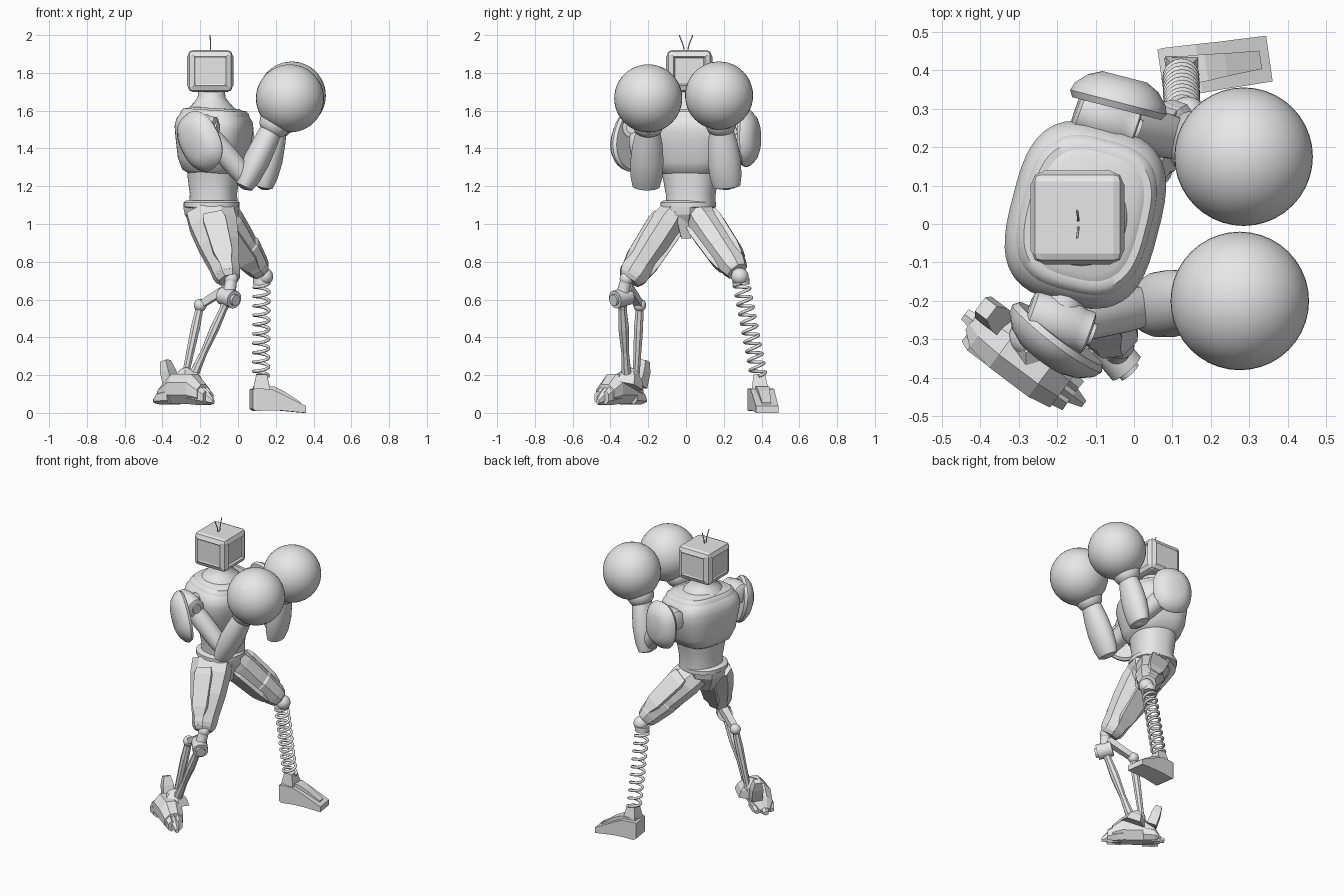
import bpy, bmesh, math
from mathutils import Vector as V

if "Cube" in bpy.data.objects:
    bpy.data.objects.remove(bpy.data.objects["Cube"])

grey = bpy.data.materials.new("plain grey")
grey.use_nodes = True
grey.diffuse_color = (0.8, 0.8, 0.8, 1)
grey.node_tree.nodes["Principled BSDF"].inputs["Base Color"].default_value = (0.8, 0.8, 0.8, 1)


def finish(name, bm, smooth):
    bmesh.ops.recalc_face_normals(bm, faces=bm.faces)
    mesh = bpy.data.meshes.new(name)
    bm.to_mesh(mesh)
    bm.free()
    mesh.materials.append(grey)
    ob = bpy.data.objects.new(name, mesh)
    bpy.context.collection.objects.link(ob)
    if smooth:
        bpy.ops.object.select_all(action='DESELECT')
        ob.select_set(True)
        bpy.context.view_layer.objects.active = ob
        bpy.ops.object.shade_smooth_by_angle(angle=math.radians(40))
    return ob


def loft(name, p, q, prof, side=(1, 0, 0), n=8, power=2):
    """Rings (t, half_width, half_depth[, lift]) strung along the line p to q."""
    p, q = V(p), V(q)
    d = (q - p).normalized()
    u = V(side)
    u = (u - d * u.dot(d)).normalized()
    v = d.cross(u)
    k = 1 / math.cos(math.pi / n) if n <= 8 else 1
    bm = bmesh.new()
    rings = []
    for t, a, b, *lift in prof:
        c = p.lerp(q, t) + v * (lift[0] if lift else 0)
        ring = []
        for i in range(n):
            ang = math.tau * (i + 0.5) / n
            x, y = (math.copysign(abs(f) ** (2 / power), f) for f in (math.cos(ang), math.sin(ang)))
            ring.append(bm.verts.new(c + u * x * a * k + v * y * b * k))
        rings.append(ring)
    for r, s in zip(rings, rings[1:]):
        for i in range(n):
            j = (i + 1) % n
            bm.faces.new((r[i], r[j], s[j], s[i]))
    bm.faces.new(rings[0][::-1])
    bm.faces.new(rings[-1])
    return finish(name, bm, n > 8)


def rod(name, p, q, r, r2=None, n=16):
    return loft(name, p, q, [(0, r, r), (1, r2 or r, r2 or r)], (0.6, 0.5, 0.4), n)


def ball(name, c, r):
    bm = bmesh.new()
    bmesh.ops.create_uvsphere(bm, u_segments=40, v_segments=24, radius=r)
    bmesh.ops.translate(bm, verts=bm.verts, vec=c)
    return finish(name, bm, True)


def wire(name, pts, r):
    cu = bpy.data.curves.new(name, 'CURVE')
    cu.dimensions = '3D'
    cu.bevel_depth, cu.bevel_resolution, cu.use_fill_caps = r, 2, True
    sp = cu.splines.new('POLY')
    sp.points.add(len(pts) - 1)
    for pt, co in zip(sp.points, pts):
        pt.co = (*co, 1)
    cu.materials.append(grey)
    bpy.context.collection.objects.link(bpy.data.objects.new(name, cu))


# Head: bevelled box, raised side panels and a sunken face panel
bm = bmesh.new()
bmesh.ops.create_cube(bm, size=1)
bmesh.ops.scale(bm, verts=bm.verts, vec=(0.235, 0.235, 0.22))
bmesh.ops.translate(bm, verts=bm.verts, vec=(-0.147, 0.017, 1.81))
bmesh.ops.bevel(bm, geom=bm.edges[:], offset=0.024, segments=2, affect='EDGES', profile=0.5)
bm.normal_update()
sides = [f for f in bm.faces if f.calc_area() > 0.02 and abs(f.normal.z) < 0.5]
for f in sides:
    bmesh.ops.inset_individual(bm, faces=[f], thickness=0.014, depth=0.005)
    bmesh.ops.inset_individual(bm, faces=[f], thickness=0.01, depth=-0.012 if f.normal.x > 0.5 else -0.004)
finish("head", bm, False)
for s in (-1, 1):
    wire("antenna", [(-0.145, 0.008 * s, 1.915), (-0.145, 0.016 * s, 1.95), (-0.148, 0.036 * s, 2.0)], 0.003)

# Torso, turned slightly to its right, with rounded shoulders and a raised collar
FWD = V((0.97, -0.25, 0))
base, up = V((-0.13, 0.025, 0)), V((-0.13, 0.025, 1))
lean = V((0.06, -0.015, 1))
mid = V((-0.13, 0.025, 1.45))
loft("chest", mid, mid + lean, [(-.19, .11, .125), (-.17, .145, .165), (-.11, .17, .2), (0, .187, .228),
     (.06, .195, .237), (.1, .187, .226), (.13, .168, .203), (.15, .145, .175), (.165, .12, .15)], FWD, 48, 3)
loft("collar", mid, mid + lean, [(.12, .172, .205), (.14, .168, .2), (.155, .155, .182), (.155, .14, .165)],
     FWD, 48, 3)
loft("belly", base, up, [(1.1, .125, .13), (1.16, .122, .13), (1.24, .132, .145), (1.3, .135, .16)], FWD, 40, 2.4)
loft("waist_ring", (-.14, .012, 0), (-.14, .012, 1), [(1.085, .13, .13), (1.09, .145, .145), (1.115, .145, .145),
     (1.125, .13, .13)], FWD, 40, 2.3)
loft("neck", (-.14, .015, 0), (-.14, .015, 1), [(1.58, .14, .15), (1.62, .115, .12), (1.645, .092, .094),
     (1.67, .074, .074), (1.72, .068, .068)], FWD, 32)
loft("pelvis", (-.14, .005, 0), (-.14, .005, 1), [(0.93, .055, .035), (0.98, .09, .06), (1.05, .135, .12),
     (1.09, .14, .13)], FWD, 8)
loft("crotch_plate", (-.03, 0, 1.07), (-.075, 0, .93), [(0, .06, .02), (.4, .045, .02), (1, .025, .02)], (0, 1, 0), 4)

# Arms: shoulder drum, pad (centre, outward direction, long axis, half length), upper arm, forearm, glove
ARMS = {
    "right": ((-.275, -.225, 1.52), (-.115, -.285, 1.51), (.05, -.21, 1.235), (.185, -.2, 1.515),
              (.275, -.2, 1.665), (-.19, -.285, 1.44), (-.6, -.75, -.1), (.45, -.25, -.85), .165),
    "left": ((-.15, .3, 1.50), (.005, .245, 1.49), (.145, .212, 1.235), (.205, .185, 1.52),
             (.285, .175, 1.68), (-.045, .3, 1.455), (.25, .97, 0), (0, 0, 1), .155),
}
for w, (s0, s1, elbow, wrist, fist, pad, out, axis, tall) in ARMS.items():
    s0, s1, pad, out = V(s0), V(s1), V(pad), V(out)
    loft(w + "_shoulder", s0, s1, [(0, .045, .045), (.05, .06, .06), (.3, .066, .066), (.7, .066, .066),
         (.8, .057, .057), (.97, .057, .057), (1, .045, .045)], (0, 0, 1), 32)
    rod(w + "_shoulder_bolt", s1, s1 + (s1 - s0) * .06, .03)
    rod(w + "_shoulder_axle", base + V((0, 0, 1.48)), (s0 + s1) / 2, .055)
    loft(w + "_shoulder_pad", pad, pad + out * .085, [(0, tall - .01, .12), (.2, tall, .13), (.45, tall * .95, .123),
         (.8, tall * .75, .095), (1, tall * .5, .06)], axis, 28, 2.3)
    loft(w + "_upper_arm", (s0 + s1) / 2, elbow, [(0, .05, .05), (.3, .06, .06), (.7, .058, .058), (1, .05, .05)],
         (0, 1, 0), 32)
    ball(w + "_elbow", elbow, .056)
    loft(w + "_forearm", elbow, wrist, [(-.16, .045, .03), (-.13, .072, .048), (.05, .084, .062), (.35, .088, .07),
         (.65, .08, .066), (.88, .066, .06), (.95, .06, .058)], (0, 1, 0), 32)
    loft(w + "_glove_cuff", wrist, fist, [(-.2, .055, .055), (-.12, .072, .072), (.05, .084, .084), (.25, .084, .084),
         (.5, .1, .1)], (0, 1, 0), 32)
    ball(w + "_glove", fist, .18)

# Thighs with raised armour plates
THIGHS = {"right": ((-.15, -.06, 1.07), (-.05, -.3, .70), .125, .078), "left": ((-.11, .06, 1.06), (.12, .272, .75), .1, .07)}
for w, (hip, knee, wide, end) in THIGHS.items():
    loft(w + "_thigh", hip, knee, [(0, wide, .07), (.2, wide, .088), (.5, wide * .85, .086), (.85, end * .92, end * .96),
         (.95, end * .85, end * .9), (1, .05, .055)], (1, 0, 0), 8)
    for lift in (-1, 1):
        loft(w + "_thigh_plate", hip, knee, [(.15, .05, .012, lift * .08), (.25, .06, .013, lift * .085),
             (.7, .05, .013, lift * .078), (.85, .03, .01, lift * .068)], (1, 0, 0), 4)
    loft(w + "_knee_guard", hip, knee, [(.58, .078, .074), (.62, .086, .082), (.9, end * .92, end), (.94, end * .85, end * .92)],
         (1, 0, 0), 8)

# Left lower leg: knee ball, coil spring, ankle and foot
ball("left_knee", (.14, .285, .722), .046)
top, low = V((.125, .292, .69)), V((.122, .385, .195))
ax = (low - top).normalized()
e1 = (V((1, 0, 0)) - ax * ax.x).normalized()
e2 = ax.cross(e1)
TURNS, STEP = 10, 20
wire("left_spring", [top.lerp(low, i / (TURNS * STEP)) + e1 * .04 * math.cos(math.tau * i / STEP)
     + e2 * .04 * math.sin(math.tau * i / STEP) for i in range(TURNS * STEP + 1)], .0085)
rod("left_spring_seat", top + V((0, 0, .025)), top - V((0, 0, .01)), .045)
heel, toe = (.07, .39, .07), (.352, .43, .07)
lat = (-.14, .99, 0)
loft("left_foot", heel, toe, [(0, .064, .052, .002), (.06, .066, .06, 0), (.35, .064, .056, 0), (.55, .062, .044, -.014),
     (1, .06, .018, -.052)], lat, 4)
loft("left_foot_ridge", heel, toe, [(.05, .04, .05, .02), (.42, .035, .05, .02), (.6, .03, .04, .005),
     (.92, .024, .02, -.035)], lat, 4)
loft("left_ankle", (.125, .392, .12), (.125, .388, .205), [(0, .045, .045), (.35, .04, .04), (1, .028, .03)], (1, 0, 0), 4)

# Right lower leg: knee drum, linkage rods and joints
knee, rear, ankle = V((-.05, -.34, .61)), V((-.2, -.245, .57)), V((-.275, -.295, .17))
ball("right_knee_ball", (-.035, -.315, .71), .036)
rod("right_knee_link", (-.035, -.315, .71), knee, .03, .036)
rod("right_knee_drum", knee + V((-.03, .035, .01)), knee + V((.03, -.035, -.01)), .048, n=24)
rod("right_knee_cap", knee + V((.025, -.03, -.01)), knee + V((.04, -.046, -.014)), .03)
loft("right_link_bar", (-.05, -.31, .665), rear, [(0, .02, .025), (1, .018, .02)], (0, 0, 1), 4)
ball("right_rear_joint", rear, .034)
loft("right_rear_shin", rear, ankle + V((-.01, .03, 0)), [(0, .02, .02), (.3, .024, .024), (1, .017, .017)], (1, 0, 0), 8)
loft("right_front_shin", knee, ankle + V((.04, -.02, .03)), [(0, .03, .03), (.15, .02, .022), (.4, .024, .028),
     (.7, .018, .02), (1, .026, .026)], (1, 0, 0), 8)
ball("right_ankle", ankle + V((0, 0, .02)), .05)

# Right foot: faceted shells and claw toes
heel, toe = V((-.42, -.25, .1)), V((-.13, -.468, .1))
lat = V((.6, .8, 0))
loft("right_foot", heel, toe, [(0, .03, .02, -.03), (.1, .06, .05, -.003), (.3, .072, .08, .027),
     (.65, .072, .08, .027), (.82, .06, .05, 0)], lat, 8)
for k in (-1, 0, 1):
    off = lat * .045 * k
    loft("right_toe", heel + off, toe + off * .5, [(.55, .026, .055, .012), (.75, .028, .05, 0),
         (.9, .022, .032, -.02), (1 - .1 * abs(k), .01, .012, -.04)], lat, 6)
    loft("right_heel_claw", heel + off, toe + off, [(-.07 + .1 * abs(k), .016, .012, -.035), (.1, .026, .03, -.02),
         (.3, .026, .04, -.01)], lat, 6)
loft("right_instep", ankle + V((.02, -.02, -.03)), ankle + V((0, 0, .05)), [(0, .08, .075), (.6, .065, .06),
     (1, .035, .035)], lat, 6)
loft("right_heel_spur", (-.35, -.25, .14), (-.385, -.22, .275), [(0, .035, .03), (.6, .035, .028), (1, .022, .02)], lat, 4)
